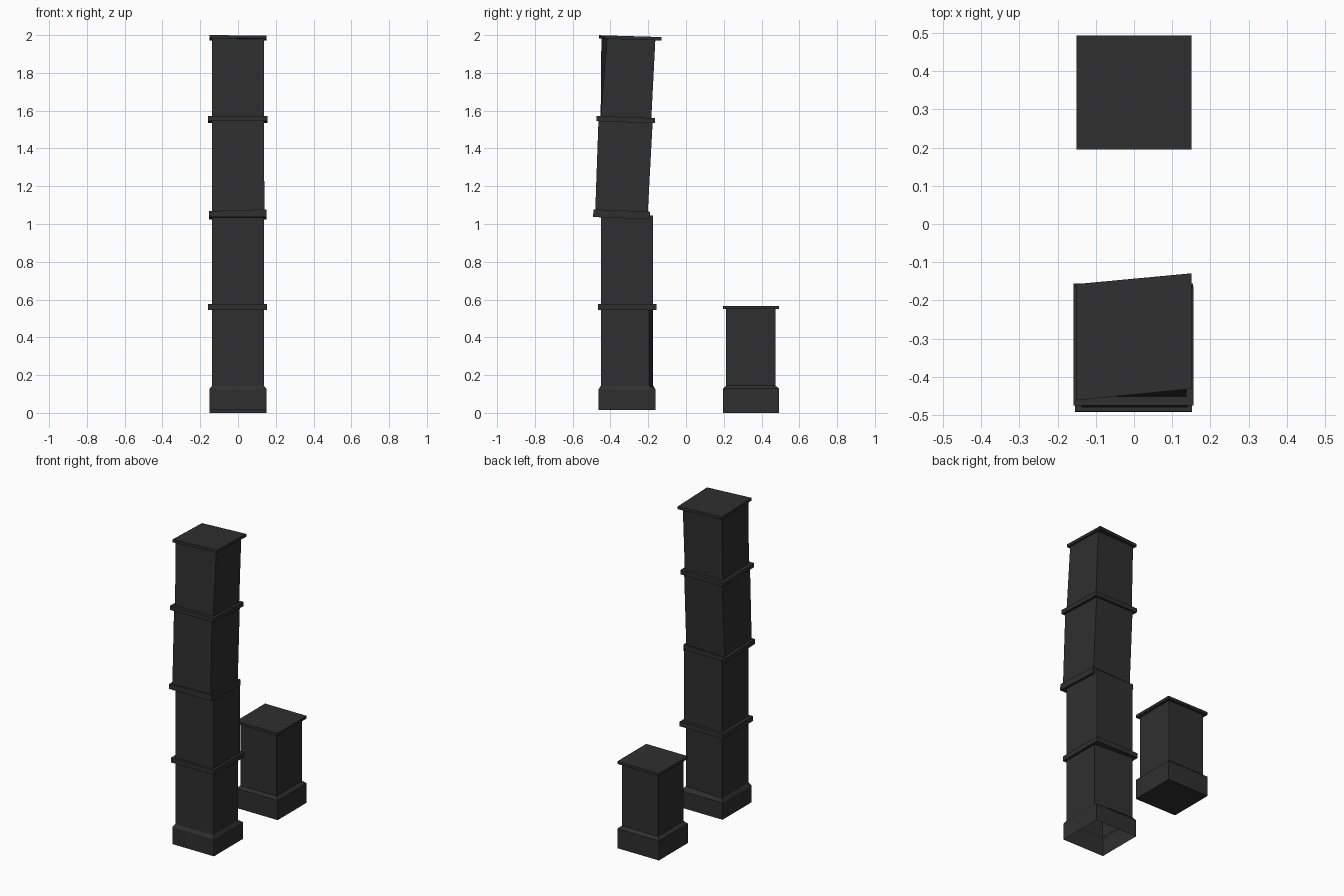
import bpy

if "Cube" in bpy.data.objects:
    bpy.data.objects.remove(bpy.data.objects["Cube"])

stone = bpy.data.materials.new("charcoal_stone")
stone.diffuse_color = (0.028, 0.028, 0.029, 1)
stone.use_nodes = True
stone.node_tree.nodes["Principled BSDF"].inputs["Base Color"].default_value = stone.diffuse_color


def ring(x0, x1, yf, yb, z, skew_f=0.0, skew_b=0.0, pitch=0.0, roll=0.0):
    """Four corners; skew moves the right-hand corners in y, pitch/roll tilt the ring."""
    pts = []
    for x, y in ((x0, yf), (x1, yf + skew_f), (x1, yb + skew_b), (x0, yb)):
        pts.append((x, y, z + pitch * (y - (yf + yb) / 2) + roll * x))
    return pts


def loft(name, rings, bottom=True, top=True):
    """Join rectangular rings from bottom to top into a flat-faced solid."""
    verts = [p for r in rings for p in r]
    faces = []
    for k in range(len(rings) - 1):
        for i in range(4):
            j = (i + 1) % 4
            a, b = 4 * k, 4 * k + 4
            faces.append((a + i, a + j, b + j, b + i))
    if bottom:
        faces.append((3, 2, 1, 0))
    if top:
        n = 4 * (len(rings) - 1)
        faces.append((n, n + 1, n + 2, n + 3))
    mesh = bpy.data.meshes.new(name)
    mesh.from_pydata(verts, [], faces)
    mesh.materials.append(stone)
    ob = bpy.data.objects.new(name, mesh)
    bpy.context.collection.objects.link(ob)
    return ob


def slab(name, x0, x1, yf, yb, z0, z1, **tilt):
    loft(name, [ring(x0, x1, yf, yb, z0, **tilt), ring(x0, x1, yf, yb, z1, **tilt)])


# Short intact pillar: plinth with sloped shoulder, shaft, cap
P = 0.15
S = 0.131
loft("short_plinth", [ring(-P, P, 0.195, 0.493, 0), ring(-P, P, 0.195, 0.493, 0.128),
                      ring(-S, S, 0.212, 0.474, 0.144)])
loft("short_shaft", [ring(-S, S, 0.212, 0.474, 0.14), ring(-S, S, 0.212, 0.474, 0.555)], False, False)
slab("short_cap", -P, P, 0.195, 0.493, 0.549, 0.566)

# Tall pillar: hollow open plinth
T = 0.137
loft("tall_plinth", [ring(-P, P, -0.462, -0.162, 0.015), ring(-P, P, -0.462, -0.162, 0.125),
                     ring(-T, T, -0.45, -0.175, 0.145, skew_b=-0.02)], False, False)

# Stacked shaft segments, shifted and twisted
loft("shaft_1", [ring(-T, T, -0.45, -0.175, z, skew_b=-0.02) for z in (0.14, 0.56)], False, False)
loft("shaft_2", [ring(-T, T, -0.45, -0.175, z) for z in (0.56, 1.045)], False, False)
loft("shaft_3", [ring(-T, T + 0.003, -0.481, -0.203, 1.05, pitch=-0.03),
                 ring(-T, T, -0.463, -0.176, 1.555, pitch=-0.03)], False, False)
loft("shaft_4", [ring(-T, T, -0.452, -0.184, 1.555, pitch=-0.03),
                 ring(-T, T, -0.448, -0.172, 1.985, skew_f=0.03, skew_b=0.01, pitch=-0.03)], False, False)

# Bands between segments
slab("band_1", -0.158, 0.154, -0.465, -0.155, 0.546, 0.577)
loft("band_2", [ring(-0.154, 0.152, -0.492, -0.19, 1.031, pitch=-0.04),
                ring(-0.154, 0.152, -0.49, -0.192, 1.067, pitch=-0.04, roll=0.03)])
slab("band_3", -0.158, 0.155, -0.475, -0.163, 1.539, 1.566, pitch=-0.035)

# Leaning top cap
slab("tall_cap", -P, P, -0.461, -0.157, 1.977, 1.995, skew_f=0.03, skew_b=0.028, pitch=-0.03)
